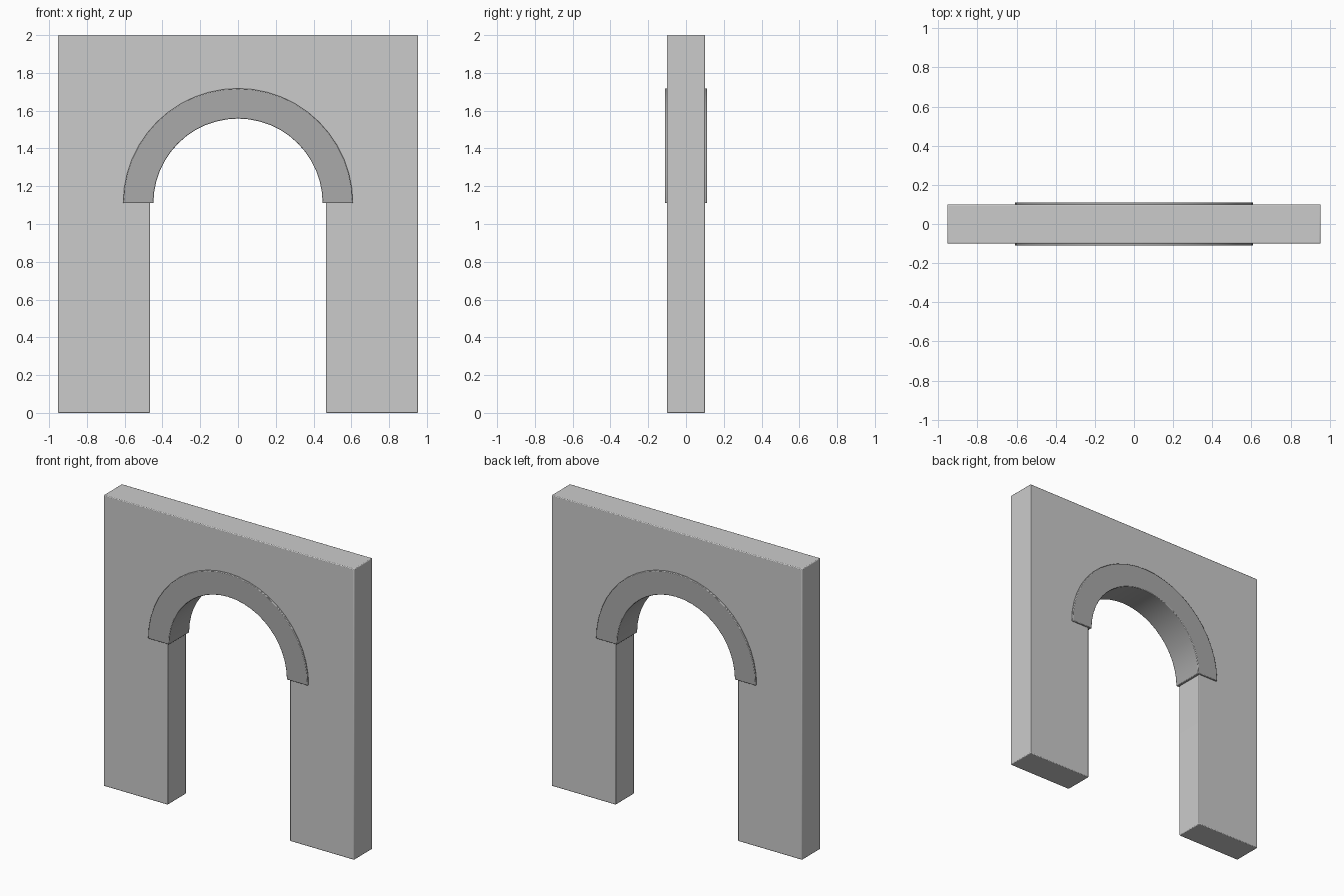
import bpy, bmesh, math

if "Cube" in bpy.data.objects:
    bpy.data.objects.remove(bpy.data.objects["Cube"])

SPRING_Z = 1.11   # height where the arch starts
SEGMENTS = 24


def arc(radius):
    """Half circle in the x-z plane, from right to left over the top."""
    return [(radius * math.cos(math.pi * i / SEGMENTS),
             SPRING_Z + radius * math.sin(math.pi * i / SEGMENTS))
            for i in range(SEGMENTS + 1)]


def extruded(name, outline, depth, bevel):
    """Extrude an x-z outline evenly about y = 0 and soften its edges."""
    bm = bmesh.new()
    face = bm.faces.new([bm.verts.new((x, -depth / 2, z)) for x, z in outline])
    result = bmesh.ops.extrude_face_region(bm, geom=[face], use_keep_orig=True)
    moved = [v for v in result["geom"] if isinstance(v, bmesh.types.BMVert)]
    bmesh.ops.translate(bm, verts=moved, vec=(0, depth, 0))
    bmesh.ops.recalc_face_normals(bm, faces=bm.faces)
    mesh = bpy.data.meshes.new(name)
    bm.to_mesh(mesh)
    bm.free()
    obj = bpy.data.objects.new(name, mesh)
    bpy.context.collection.objects.link(obj)
    mod = obj.modifiers.new("soft_edges", "BEVEL")
    mod.width = bevel
    mod.segments = 2
    mod.limit_method = "ANGLE"
    bpy.ops.object.select_all(action="DESELECT")
    obj.select_set(True)
    bpy.context.view_layer.objects.active = obj
    bpy.ops.object.shade_smooth_by_angle()
    return obj


# Wall with an arched doorway
W, R = 0.953, 0.465
extruded("wall", [(W, 0), (W, 2), (-W, 2), (-W, 0), (-R, 0)]
         + arc(R)[::-1] + [(R, 0)], 0.2, 0.005)

# Raised trim lining the arch
trim = extruded("arch_trim", arc(0.608) + arc(0.448)[::-1], 0.222, 0.004)
dark = bpy.data.materials.new("dark_stone")
dark.diffuse_color = (0.4, 0.4, 0.4, 1)
dark.use_nodes = True
dark.node_tree.nodes["Principled BSDF"].inputs["Base Color"].default_value = dark.diffuse_color
trim.data.materials.append(dark)
